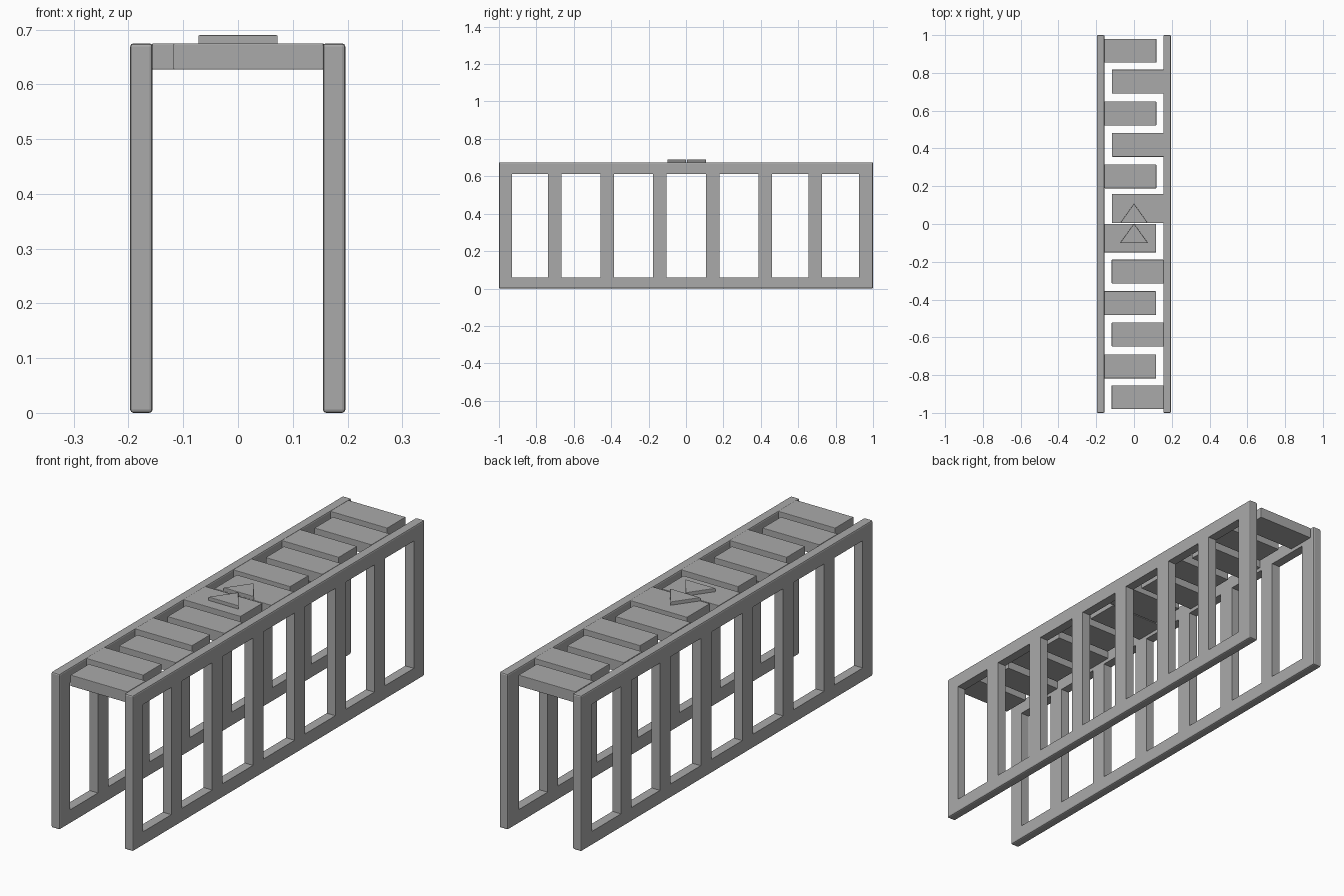
import bpy, bmesh
from mathutils import Vector

cube = bpy.data.objects.get("Cube")
if cube:
    bpy.data.objects.remove(cube, do_unlink=True)

grey = bpy.data.materials.new("plain grey")
grey.use_nodes = True
GREY = (0.4, 0.4, 0.4, 1)
grey.diffuse_color = GREY
grey.node_tree.nodes["Principled BSDF"].inputs["Base Color"].default_value = GREY

TOP = 0.675      # height of the rails and the slat tops


def finish(name, bm):
    bmesh.ops.recalc_face_normals(bm, faces=bm.faces)
    mesh = bpy.data.meshes.new(name)
    bm.to_mesh(mesh)
    bm.free()
    mesh.materials.append(grey)
    obj = bpy.data.objects.new(name, mesh)
    bpy.context.collection.objects.link(obj)
    return obj


def prism(name, outline, z0, z1, bevel):
    """Extrude a flat outline upwards and soften its edges."""
    bm = bmesh.new()
    face = bm.faces.new([bm.verts.new((x, y, z0)) for x, y in outline])
    out = bmesh.ops.extrude_face_region(bm, geom=[face])["geom"]
    for v in out:
        if isinstance(v, bmesh.types.BMVert):
            v.co.z = z1
    bmesh.ops.recalc_face_normals(bm, faces=bm.faces)
    bmesh.ops.bevel(bm, geom=bm.edges[:], offset=bevel, segments=2,
                    profile=0.5, affect='EDGES')
    return finish(name, bm)


def side_frame(name, x0, x1):
    """Rail, sill and eight posts cut from one panel with seven openings."""
    ys = [-1, -0.93, -0.737, -0.665, -0.457, -0.385, -0.177, -0.105, 0.108,
          0.18, 0.387, 0.46, 0.655, 0.727, 0.925, 1]
    zs = [0, 0.06, 0.612, TOP]
    bm = bmesh.new()
    grid = [[bm.verts.new((x0, y, z)) for z in zs] for y in ys]
    for i in range(len(ys) - 1):
        for j in range(3):
            if j == 1 and i % 2:
                continue          # opening
            bm.faces.new((grid[i][j], grid[i + 1][j],
                          grid[i + 1][j + 1], grid[i][j + 1]))
    out = bmesh.ops.extrude_face_region(bm, geom=bm.faces[:])["geom"]
    moved = [v for v in out if isinstance(v, bmesh.types.BMVert)]
    bmesh.ops.translate(bm, verts=moved, vec=Vector((x1 - x0, 0, 0)))
    bmesh.ops.recalc_face_normals(bm, faces=bm.faces)

    # round only the outer border of the panel
    def outer(e):
        mid = (e.verts[0].co + e.verts[1].co) / 2
        border = abs(mid.y) > 0.999 or mid.z < 0.001 or mid.z > TOP - 0.001
        return border and e.calc_face_angle(0) > 0.5
    bmesh.ops.bevel(bm, geom=[e for e in bm.edges if outer(e)], offset=0.006,
                    segments=2, profile=0.5, affect='EDGES')
    return finish(name, bm)


# Side frames
side_frame("left_frame", 0.155, 0.196)
side_frame("right_frame", -0.197, -0.156)

# Slats, fixed alternately to the left and right frames
starts = [-0.98, -0.817, -0.648, -0.482, -0.315, -0.15]
for i, y in enumerate(starts):
    end = 0 if i == 5 else y + 0.126
    x0, x1 = (-0.157, 0.117) if i % 2 else (-0.118, 0.156)
    prism(f"front_slat_{i + 1}",
          [(x0, y), (x1, y), (x1, end), (x0, end)], 0.627, TOP, 0.002)
    # rear half is the front half turned around
    y0, y1 = (0.004, 0.16) if i == 5 else (-end, -y)
    prism(f"rear_slat_{i + 1}",
          [(-x1, y0), (-x0, y0), (-x0, y1), (-x1, y1)], 0.627, TOP, 0.002)

# Two raised arrow plates in the middle, both pointing to the rear
for name, base in (("rear_arrow", 0.005), ("front_arrow", -0.1)):
    prism(name, [(-0.073, base), (0.073, base), (0, base + 0.102)],
          TOP - 0.004, 0.69, 0.002)
